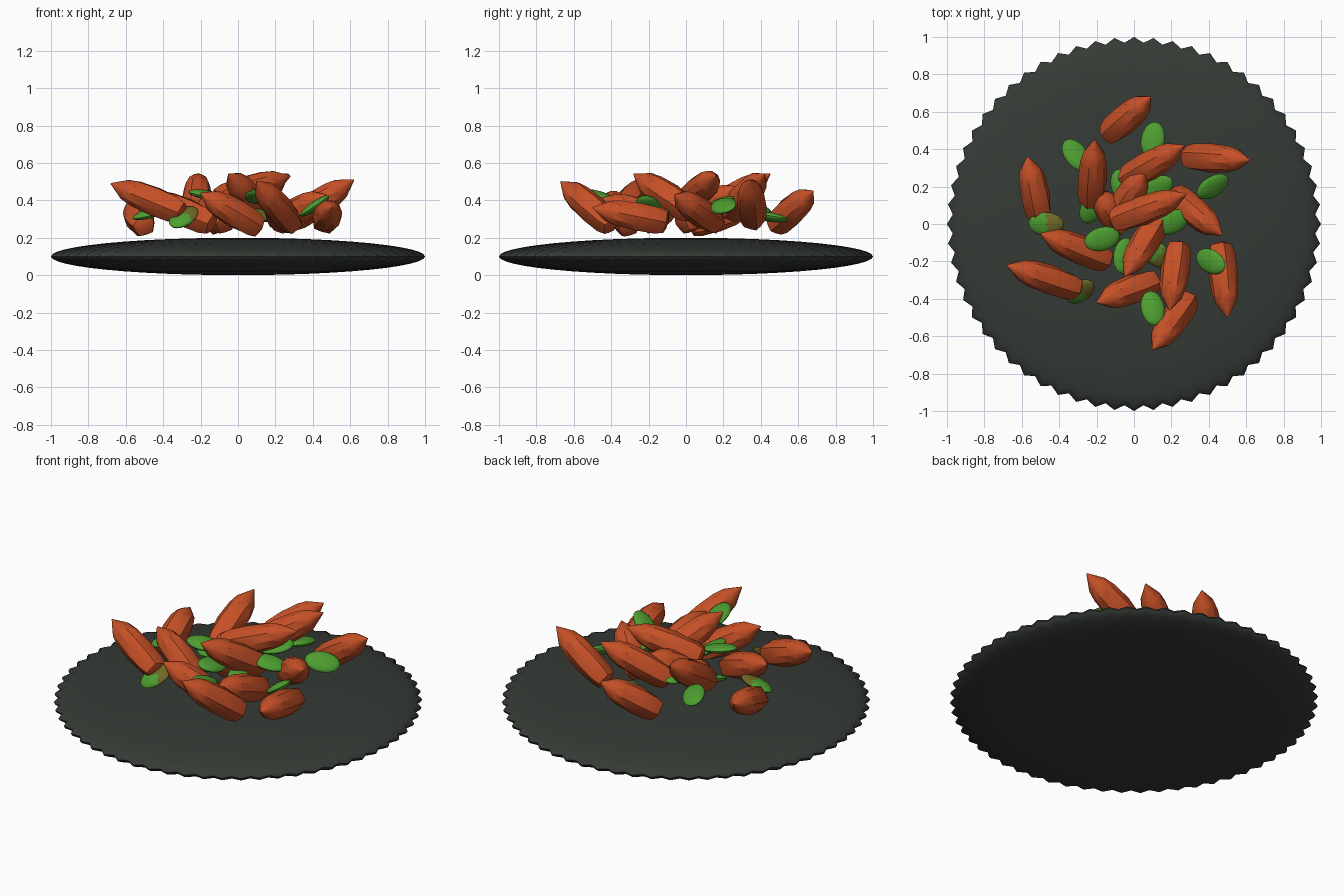
import bpy, bmesh, math
from mathutils import Vector, Matrix, Euler

cube = bpy.data.objects.get("Cube")
if cube:
    bpy.data.objects.remove(cube, do_unlink=True)


def material(name, rgb):
    m = bpy.data.materials.new(name)
    m.use_nodes = True
    m.diffuse_color = (*rgb, 1)
    m.node_tree.nodes["Principled BSDF"].inputs["Base Color"].default_value = (*rgb, 1)
    return m


slate = material("dark slate", (0.036, 0.043, 0.036))
orange = material("burnt orange", (0.56, 0.08, 0.02))
green = material("leaf green", (0.075, 0.34, 0.03))
olive = material("olive", (0.16, 0.14, 0.02))


def finish(name, bm, mats, angle):
    bmesh.ops.recalc_face_normals(bm, faces=bm.faces)
    mesh = bpy.data.meshes.new(name)
    bm.to_mesh(mesh)
    bm.free()
    for m in mats:
        mesh.materials.append(m)
    obj = bpy.data.objects.new(name, mesh)
    bpy.context.collection.objects.link(obj)
    bpy.ops.object.select_all(action='DESELECT')
    obj.select_set(True)
    bpy.context.view_layer.objects.active = obj
    bpy.ops.object.shade_smooth_by_angle(angle=math.radians(angle))
    return obj


def lathe(profile, sides, ripple):
    """Spin (radius, height) pairs; ripple(i, ring) scales the radius of each spoke."""
    bm = bmesh.new()
    rings = []
    for k, (r, z) in enumerate(profile):
        ring = []
        for i in range(sides):
            a = math.tau * i / sides
            s = r * ripple(i, k)
            ring.append(bm.verts.new((s * math.cos(a), s * math.sin(a), z)))
        rings.append(ring)
    for lo, hi in zip(rings, rings[1:]):
        for i in range(sides):
            j = (i + 1) % sides
            bm.faces.new((lo[i], lo[j], hi[j], hi[i]))
    bm.faces.new(rings[0])
    bm.faces.new(rings[-1])
    return bm


# Plate: flattened lens with a crimped rim
STEPS = 24
lens = []
for k in range(1, STEPS):
    a = math.pi * k / STEPS
    lens.append((math.sin(a), 0.1 - 0.1 * math.cos(a)))


def crimp(i, k):
    return 1 - (0.03 * lens[k][0] ** 4 if i % 2 else 0)


finish("plate", lathe(lens, 120, crimp), [slate], 50)

# Carrot pieces: blunt creased base, pointed tip
spindle = [(0.03, 0), (0.06, 0.03), (0.074, 0.14), (0.078, 0.4),
           (0.071, 0.66), (0.057, 0.8), (0.003, 1)]


def crease(i, k):
    return 0.86 if i % 2 and k < 3 else 1


# base point, tip point
carrots = [
    ((-0.15, 0.47, 0.26), (0.09, 0.68, 0.45)),
    ((0.27, 0.36, 0.28), (0.62, 0.34, 0.51)),
    ((-0.06, 0.23, 0.33), (0.27, 0.42, 0.54)),
    ((-0.23, 0.10, 0.32), (-0.21, 0.45, 0.54)),
    ((-0.50, 0.02, 0.26), (-0.57, 0.36, 0.37)),
    ((-0.29, -0.35, 0.33), (-0.68, -0.22, 0.49)),
    ((-0.13, -0.20, 0.27), (-0.50, -0.05, 0.43)),
    ((0.12, -0.30, 0.25), (-0.20, -0.42, 0.44)),
    ((0.30, -0.39, 0.26), (0.10, -0.67, 0.50)),
    ((0.46, -0.10, 0.28), (0.50, -0.50, 0.36)),
    ((0.24, -0.10, 0.28), (0.19, -0.46, 0.41)),
    ((0.20, 0.17, 0.27), (0.47, -0.06, 0.43)),
    ((-0.12, 0.01, 0.40), (0.28, 0.16, 0.53)),
    ((-0.10, 0.03, 0.30), (0.06, 0.28, 0.47)),
    ((0.14, 0.04, 0.33), (-0.05, -0.28, 0.54)),
    ((-0.06, -0.03, 0.27), (-0.20, 0.18, 0.40)),
]
for base, tip in carrots:
    base, tip = Vector(base), Vector(tip)
    axis = tip - base
    bm = lathe([(r, t * axis.length) for r, t in spindle], 10, crease)
    turn = axis.to_track_quat('Z', 'Y').to_matrix().to_4x4()
    bm.transform(Matrix.Translation(base) @ turn)
    finish("carrot_piece", bm, [orange], 32)

# Leaves: flattened ovals, some with one end turning olive
# centre, (roll, pitch, yaw) in degrees, olive end
leaves = [
    ((-0.47, 0.00, 0.33), (10, -15, 0), True),
    ((-0.29, -0.36, 0.31), (25, -32, 40), True),
    ((0.41, -0.20, 0.37), (15, -32, -25), False),
    ((0.10, -0.45, 0.42), (10, 18, 100), False),
    ((0.42, 0.20, 0.37), (35, 10, 30), False),
    ((0.10, 0.45, 0.31), (-8, 8, 80), False),
    ((-0.17, -0.08, 0.43), (8, 8, 15), False),
    ((-0.31, 0.37, 0.36), (20, 10, 125), False),
    ((0.20, 0.01, 0.38), (12, 12, 20), False),
    ((-0.06, 0.20, 0.36), (-15, 10, 110), False),
    ((0.12, 0.19, 0.39), (15, -10, 30), False),
    ((-0.05, -0.17, 0.37), (20, 10, 80), False),
    ((0.12, -0.16, 0.32), (10, 15, -40), True),
    ((-0.22, 0.09, 0.33), (20, -10, 60), False),
]
for centre, angles, turning in leaves:
    bm = bmesh.new()
    bmesh.ops.create_uvsphere(bm, u_segments=20, v_segments=10, radius=1)
    bm.transform(Matrix.Diagonal((0.098, 0.064, 0.024, 1)))
    for f in bm.faces:
        f.material_index = int(turning and f.calc_center_median().x > 0.01)
    turn = Euler([math.radians(a) for a in angles]).to_matrix().to_4x4()
    bm.transform(Matrix.Translation(centre) @ turn)
    finish("leaf", bm, [green, olive], 40)
